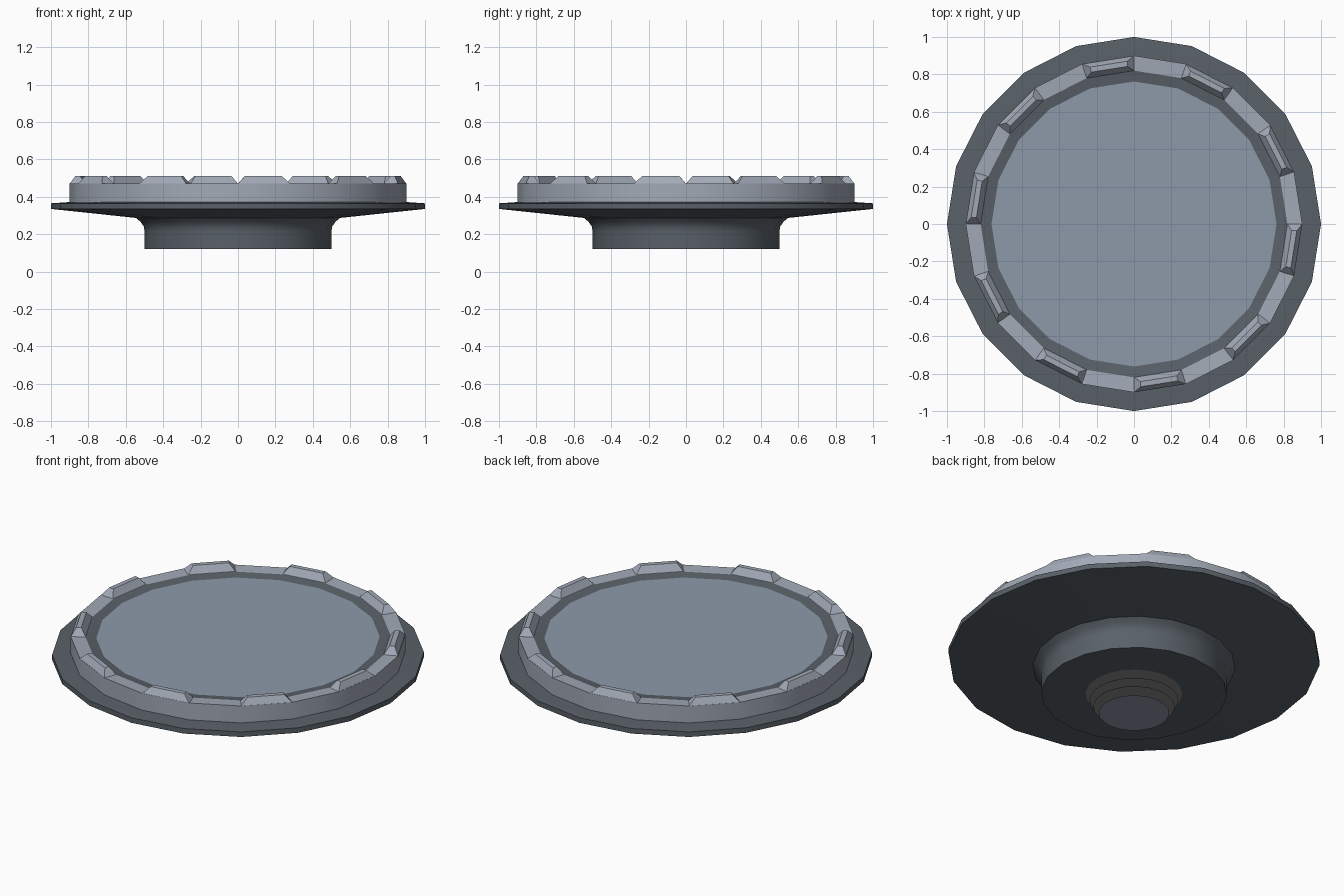
import bpy, bmesh
from math import pi, cos, sin, radians
from mathutils import Vector

if "Cube" in bpy.data.objects:
    bpy.data.objects.remove(bpy.data.objects["Cube"])

SIDES = 20


def material(name, rgb, alpha=1.0):
    m = bpy.data.materials.new(name)
    m.diffuse_color = (*rgb, alpha)
    m.use_nodes = True
    m.node_tree.nodes["Principled BSDF"].inputs["Base Color"].default_value = m.diffuse_color
    return m


DARK = material("dark_metal", (0.10, 0.12, 0.14))
LIGHT = material("light_metal", (0.36, 0.40, 0.47))
GLASS = material("glass_blue", (0.27, 0.32, 0.40))
GLOW = material("vent_grey", (0.25, 0.25, 0.25))


def polar(r, a, z):
    return Vector((r * cos(a), r * sin(a), z))


def finish(name, bm, mat):
    me = bpy.data.meshes.new(name)
    bm.to_mesh(me)
    bm.free()
    me.materials.append(mat)
    me.shade_smooth()
    me.set_sharp_from_angle(angle=radians(30))
    ob = bpy.data.objects.new(name, me)
    bpy.context.collection.objects.link(ob)
    return ob


def lathe(name, profile, mat):
    """Revolve a (radius, z) profile, listed bottom to top on the outside."""
    bm = bmesh.new()
    rings = [[bm.verts.new(polar(r, 2 * pi * i / SIDES, z)) for i in range(SIDES)]
             for r, z in profile]
    for lo, hi in zip(rings, rings[1:]):
        for i in range(SIDES):
            j = (i + 1) % SIDES
            bm.faces.new((lo[i], lo[j], hi[j], hi[i]))
    return finish(name, bm, mat)


def disc(name, r, z, mat, up=True):
    bm = bmesh.new()
    vs = [bm.verts.new(polar(r, 2 * pi * i / SIDES, z)) for i in range(SIDES)]
    bm.faces.new(vs if up else vs[::-1])
    return finish(name, bm, mat)


# Neck with flared shoulder, and the wide flange above it
lathe("neck_and_flange", [(0.26, 0.12), (0.50, 0.12), (0.50, 0.215), (0.503, 0.24),
                          (0.52, 0.265), (0.545, 0.287), (1.0, 0.335),
                          (1.0, 0.365), (0.90, 0.372), (0.77, 0.372)], DARK)

# Raised ring and the dark band inside it
lathe("raised_ring", [(0.90, 0.368), (0.90, 0.472), (0.82, 0.468)], LIGHT)
lathe("inner_band", [(0.82, 0.468), (0.762, 0.46)], DARK)

# Top plate
disc("top_plate", 0.765, 0.46, GLASS)

# Bevelled teeth on every other side of the ring
bm = bmesh.new()
for k in range(SIDES // 2):
    a0, a1 = radians(90 + 36 * k), radians(108 + 36 * k)

    def rect(r_out, r_in, z, t):
        pts = []
        for r, s in ((r_out, t), (r_out, 1 - t), (r_in, 1 - t), (r_in, t)):
            pts.append(bm.verts.new(polar(r, a0, z).lerp(polar(r, a1, z), s)))
        return pts

    base = rect(0.90, 0.82, 0.47, 0.0)
    top = rect(0.876, 0.848, 0.51, 0.13)
    bm.faces.new(top)
    for i in range(4):
        j = (i + 1) % 4
        bm.faces.new((base[i], base[j], top[j], top[i]))
finish("ring_teeth", bm, LIGHT)

# Stack of thin discs under the neck opening
for n, (r, z) in enumerate([(0.26, 0.12), (0.24, 0.08), (0.22, 0.04), (0.19, 0.0)]):
    disc(f"exhaust_disc_{n + 1}", r, z, GLASS if z == 0 else GLOW, up=False)
